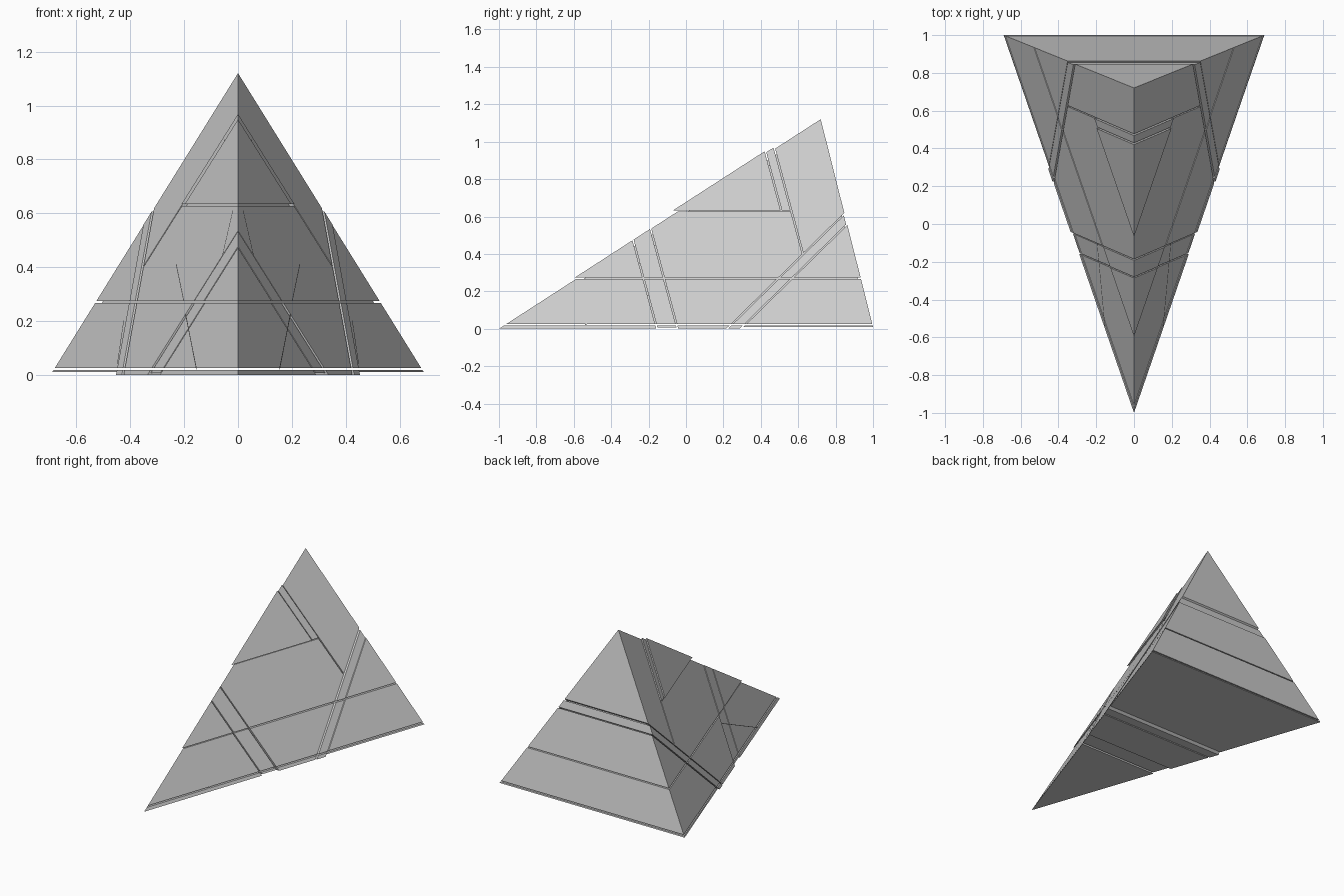
import bpy, bmesh
from mathutils import Vector

if "Cube" in bpy.data.objects:
    bpy.data.objects.remove(bpy.data.objects["Cube"])

GAP = 0.007


def clip(bm, n, k):
    """Keep the part of a convex solid where n.p < k, and cap the cut."""
    n = Vector(n)
    r = bmesh.ops.bisect_plane(bm, geom=bm.verts[:] + bm.edges[:] + bm.faces[:], dist=1e-6,
                               plane_co=n * (k / n.length_squared), plane_no=n, clear_outer=True)
    edges = [e for e in r['geom_cut'] if isinstance(e, bmesh.types.BMEdge) and e.is_boundary]
    if len(edges) > 2:
        bmesh.ops.holes_fill(bm, edges=edges, sides=0)


def finish(bm, name):
    bmesh.ops.recalc_face_normals(bm, faces=bm.faces)
    me = bpy.data.meshes.new(name)
    bm.to_mesh(me)
    bm.free()
    ob = bpy.data.objects.new(name, me)
    bpy.context.collection.objects.link(ob)
    return ob


def piece(name, cuts, side=0.0, bottom=0.0, back=0.0):
    """Tetrahedron with its faces pushed out a little, trimmed by cutting planes."""
    bm = bmesh.new()
    bmesh.ops.create_cube(bm, size=6)
    walls = [((0, 0, -1), -0.01, bottom), ((0, 1, 0.252), 1.0025, back),
             ((1, -0.345, 0.5346), 0.3503, side), ((-1, -0.345, 0.5346), 0.3503, side)]
    for n, k, d in walls:
        clip(bm, n, k + d * Vector(n).length)
    for n, k in cuts:
        clip(bm, n, k - GAP / 2 * Vector(n).length)
    if len(bm.faces) > 3:
        finish(bm, name)
    else:
        bm.free()


# Cutting directions: level, parallel to the back face, and sloping across the rear edge
LEVEL, STEEP, REAR = (0, 0, 1), (0, 1, 0.27), (0, 1, -1.02)


def below(n, k):
    return (n, k)


def above(n, k):
    return (tuple(-c for c in n), -k)


def stack(name, cuts, levels, **kw):
    """Split one block into horizontal layers."""
    for i, (a, b) in enumerate(zip(levels, levels[1:])):
        piece(f"{name}_{i + 1}", cuts + [above(LEVEL, a), below(LEVEL, b)], **kw)


LOW, MID, HIGH = 0.022, 0.27, 0.63
F1, F2, U1, U2, R1, R2 = -0.155, -0.045, 0.68, 0.733, 0.22, 0.292
front_of_rear = below(REAR, R1)

# Inner core that closes the gaps
piece("core", [], side=-0.016, bottom=-0.016, back=-0.016)

# Front corner and the recessed band behind it
for name, cuts, kw in (("front_corner", [below(STEEP, F1)], dict(bottom=0.01)),
                       ("front_band", [above(STEEP, F1), below(STEEP, F2)], dict(bottom=0.003))):
    stack(name, cuts, [-1, LOW, MID], side=-0.0045, **kw)
    stack(name + "_upper", cuts, [MID, 2], side=0.001, **kw)

# Middle block
stack("middle_base", [above(STEEP, F2), front_of_rear], [-1, LOW, MID], bottom=0.01)
piece("middle_body", [above(STEEP, F2), below(STEEP, U2), front_of_rear,
                      above(LEVEL, MID), below(LEVEL, HIGH)])
piece("upper_block", [above(LEVEL, HIGH), below(STEEP, U1)], side=0.01)
piece("upper_band", [above(LEVEL, HIGH), above(STEEP, U1), below(STEEP, U2)], side=0.005)
piece("top_corner", [above(LEVEL, MID), above(STEEP, U2), front_of_rear])

# Rear band and rear edge block
stack("rear_band", [above(REAR, R1), below(REAR, R2)], [-1, LOW, MID, 2],
      side=0.003, bottom=0.01, back=-0.006)
stack("rear_edge", [above(REAR, R2)], [-1, LOW, MID, 2])


# Fine seams on the two side faces, given as (y, z) ends
def seam(p, q, off):
    n = Vector((1, -0.345, 0.5346))
    for s in (1, -1):
        bm = bmesh.new()
        a, b = (Vector((0.3503 + 0.345 * y - 0.5346 * z, y, z)) + n.normalized() * off for y, z in (p, q))
        w = n.cross(b - a).normalized() * 0.002
        vs = [bm.verts.new((v.x * s, v.y, v.z)) for v in (a - w, a + w, b + w, b - w)]
        f = bm.faces.new(vs)
        f.normal_update()
        if f.normal.x * s < 0:
            f.normal_flip()
        ob = finish_raw(bm)


def finish_raw(bm):
    me = bpy.data.meshes.new("side_seam")
    bm.to_mesh(me)
    bm.free()
    ob = bpy.data.objects.new("side_seam", me)
    bpy.context.collection.objects.link(ob)
    return ob


seam((-0.54, 0.02), (-0.02, 0.265), 0.001)
seam((-0.01, 0.275), (0.28, 0.41), 0.002)
seam((-0.31, 0.28), (-0.02, 0.61), 0.002)
seam((0.40, 0.82), (0.45, 0.87), 0.011)
seam((0.34, 0.04), (0.52, 0.20), 0.002)
